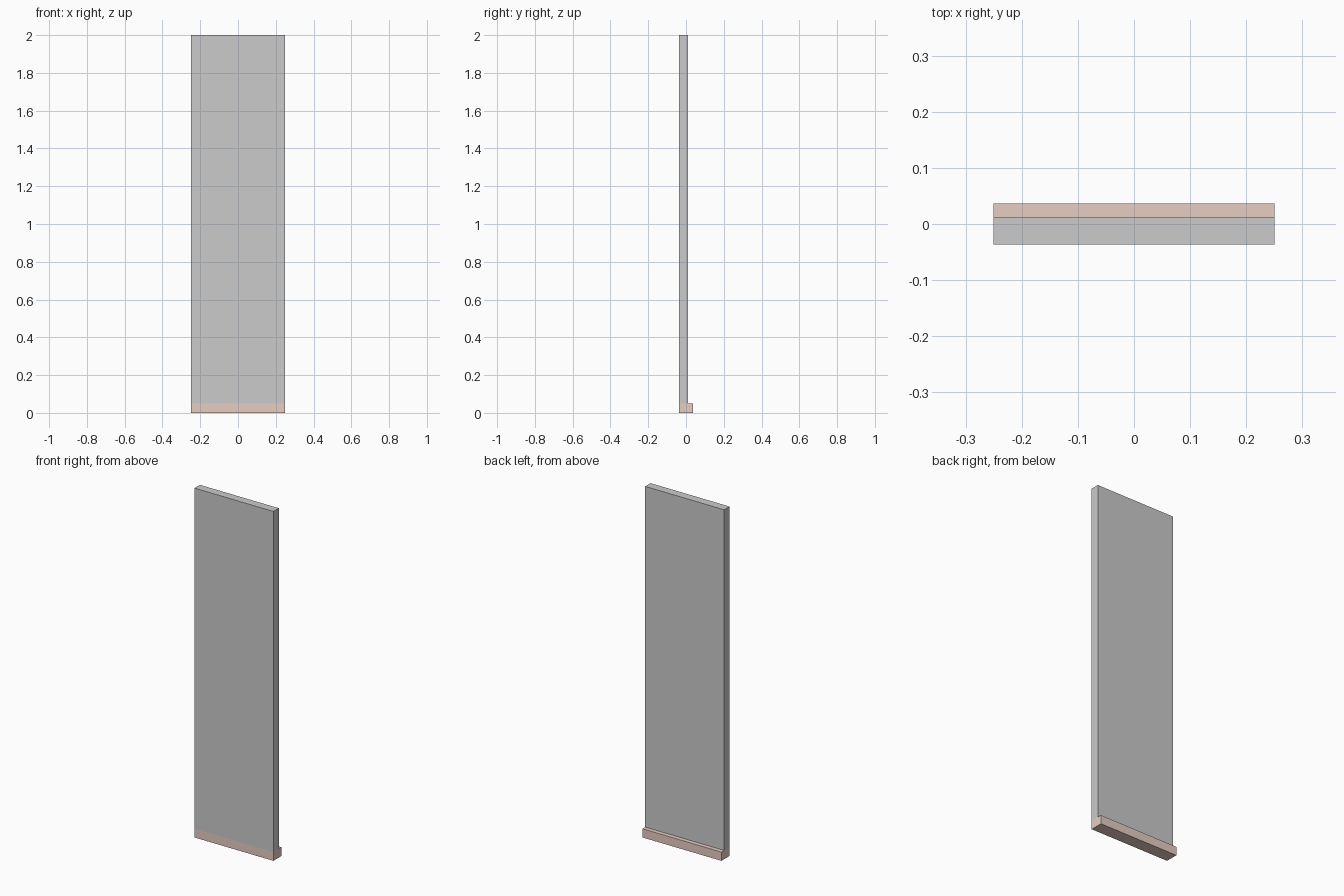
import bpy
import bmesh

if "Cube" in bpy.data.objects:
    bpy.data.objects.remove(bpy.data.objects["Cube"])

W = 0.50            # shared width
FRONT, BACK = -0.0367, 0.0367
PANEL_BACK = 0.0118
BASE_H, TOP = 0.05, 2.0


def box(name, y0, y1, z0, z1):
    bm = bmesh.new()
    bmesh.ops.create_cube(bm, size=1.0)
    bmesh.ops.scale(bm, vec=(W, y1 - y0, z1 - z0), verts=bm.verts)
    bmesh.ops.translate(bm, vec=(0, (y0 + y1) / 2, (z0 + z1) / 2), verts=bm.verts)
    mesh = bpy.data.meshes.new(name)
    bm.to_mesh(mesh)
    bm.free()
    obj = bpy.data.objects.new(name, mesh)
    bpy.context.collection.objects.link(obj)
    return obj


# Upright panel, flush with the front of the base
box("wall_panel", FRONT, PANEL_BACK, BASE_H, TOP)

# Coloured base strip, projecting at the back
base = box("base_strip", FRONT, BACK, 0.0, BASE_H)
mat = bpy.data.materials.new("base_clay")
mat.diffuse_color = (0.80, 0.61, 0.55, 1.0)
mat.use_nodes = True
mat.node_tree.nodes["Principled BSDF"].inputs["Base Color"].default_value = mat.diffuse_color
base.data.materials.append(mat)
